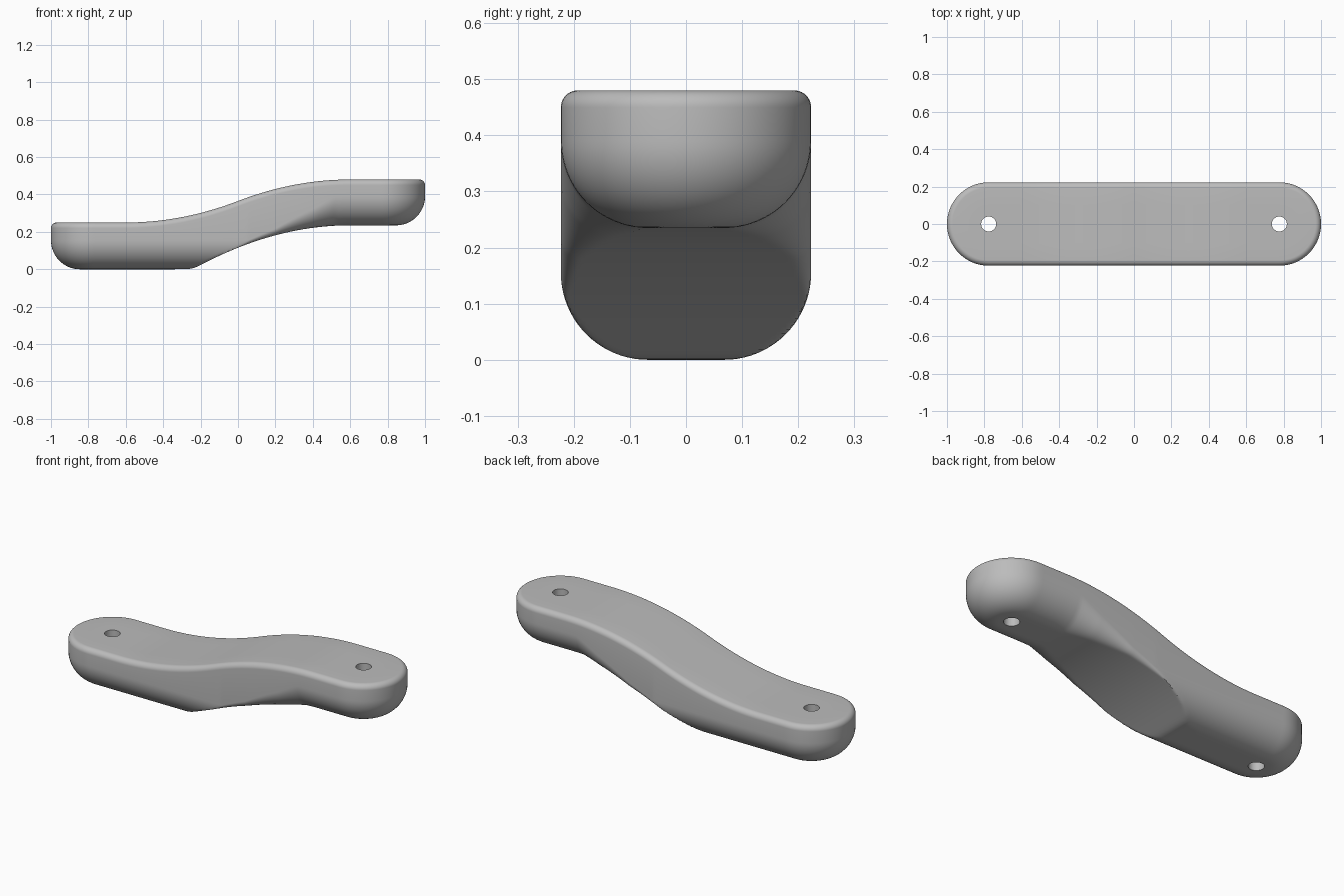
import bpy, bmesh, math

if "Cube" in bpy.data.objects:
    bpy.data.objects.remove(bpy.data.objects["Cube"])

HALF_W = 0.223         # half width, also the radius of the rounded ends
END = 1 - HALF_W       # x of the end centres and holes
TOP_R = 0.03           # fillet along the top rim
LOW_R = 0.155          # fillet along the underside
HOLE_R = 0.04


def top_height(x):
    # two tangent arcs between the flat ends
    t = min(1, max(-1, x / 0.6))
    return 0.365 + 0.115 * (1 - (1 - abs(t)) ** 2) * (1 if t > 0 else -1)


def base_height(x):
    # arched ramp blending softly into the flat low end
    ramp = 0.235 - 0.333 * max(0, 0.6 - x) ** 2
    return max(0, 0.5 * (ramp + math.hypot(ramp, 0.012)) - 0.0002) if x > -0.33 else 0


def ramp_fillet(x):
    # fillet under the ramp grows towards the high end
    pts = [(-0.2, 0.004), (0, 0.012), (0.2, 0.035), (0.4, 0.1), (0.52, LOW_R)]
    if x <= pts[0][0]:
        return pts[0][1]
    for (a, ra), (b, rb) in zip(pts, pts[1:]):
        if x <= b:
            return ra + (rb - ra) * (x - a) / (b - a)
    return LOW_R


def round_drop(d, r):
    # distance from the flat face at inset d of a fillet of radius r
    return r - math.sqrt(max(0, r * r - (r - d) ** 2)) if d < r else 0


def bottom_z(x, d):
    return max(round_drop(d, LOW_R), base_height(x) + round_drop(d, ramp_fillet(x)))


def top_z(x, d):
    return top_height(x) - round_drop(d, TOP_R)


def outline(radius, stations=110, arc=28):
    # stadium outline with evenly spaced stations along the sides
    pts = []
    for side in (1, -1):
        for i in range(stations):
            pts.append((side * END * (2 * i / stations - 1), -side * radius))
        for i in range(arc):
            a = math.pi * (i / arc - 0.5)
            pts.append((side * (END + radius * math.cos(a)), side * radius * math.sin(a)))
    return pts


# Lever body: nested outlines from the centre of the base to the centre of the top
quarter = [1 - math.cos(math.pi / 2 * i / 20) for i in range(21)]
base_insets = [HALF_W, 0.19] + [LOW_R * q for q in reversed(quarter)]
top_insets = [TOP_R * q for q in quarter[::2]] + [0.12, HALF_W]
layers = [(d, bottom_z) for d in base_insets] + [(d, top_z) for d in top_insets]

bm = bmesh.new()
rings = []
for d, height in layers:
    rings.append([bm.verts.new((x, y, height(x, d))) for x, y in outline(HALF_W - d)])
for lower, upper in zip(rings, rings[1:]):
    n = len(lower)
    for i in range(n):
        j = (i + 1) % n
        bm.faces.new((lower[i], lower[j], upper[j], upper[i]))
bmesh.ops.remove_doubles(bm, verts=bm.verts, dist=0.00002)
bmesh.ops.recalc_face_normals(bm, faces=bm.faces)
mesh = bpy.data.meshes.new("lever_body")
bm.to_mesh(mesh)
bm.free()
body = bpy.data.objects.new("lever_body", mesh)
bpy.context.collection.objects.link(body)

# Grey finish
grey = bpy.data.materials.new("plain grey")
grey.use_nodes = True
colour = (0.5, 0.5, 0.5, 1)
grey.diffuse_color = colour
grey.node_tree.nodes["Principled BSDF"].inputs["Base Color"].default_value = colour
mesh.materials.append(grey)

# Through holes at both ends
bpy.context.view_layer.objects.active = body
for side in (-1, 1):
    bpy.ops.mesh.primitive_cylinder_add(vertices=40, radius=HOLE_R, depth=2,
                                        location=(side * END, 0, 0))
    cutter = bpy.context.object
    cutter.name = "hole_cutter"
    cutter.hide_render = True
    cutter.data.materials.append(grey)
    bpy.context.view_layer.objects.active = body
    cut = body.modifiers.new("hole", "BOOLEAN")
    cut.operation = "DIFFERENCE"
    cut.solver = "EXACT"
    cut.object = cutter
    bpy.ops.object.modifier_apply(modifier=cut.name)
    bpy.data.objects.remove(cutter)

# Smooth shading with sharp hole rims and creases
bpy.ops.object.select_all(action="DESELECT")
body.select_set(True)
bpy.context.view_layer.objects.active = body
bpy.ops.object.shade_smooth_by_angle(angle=math.radians(30))
